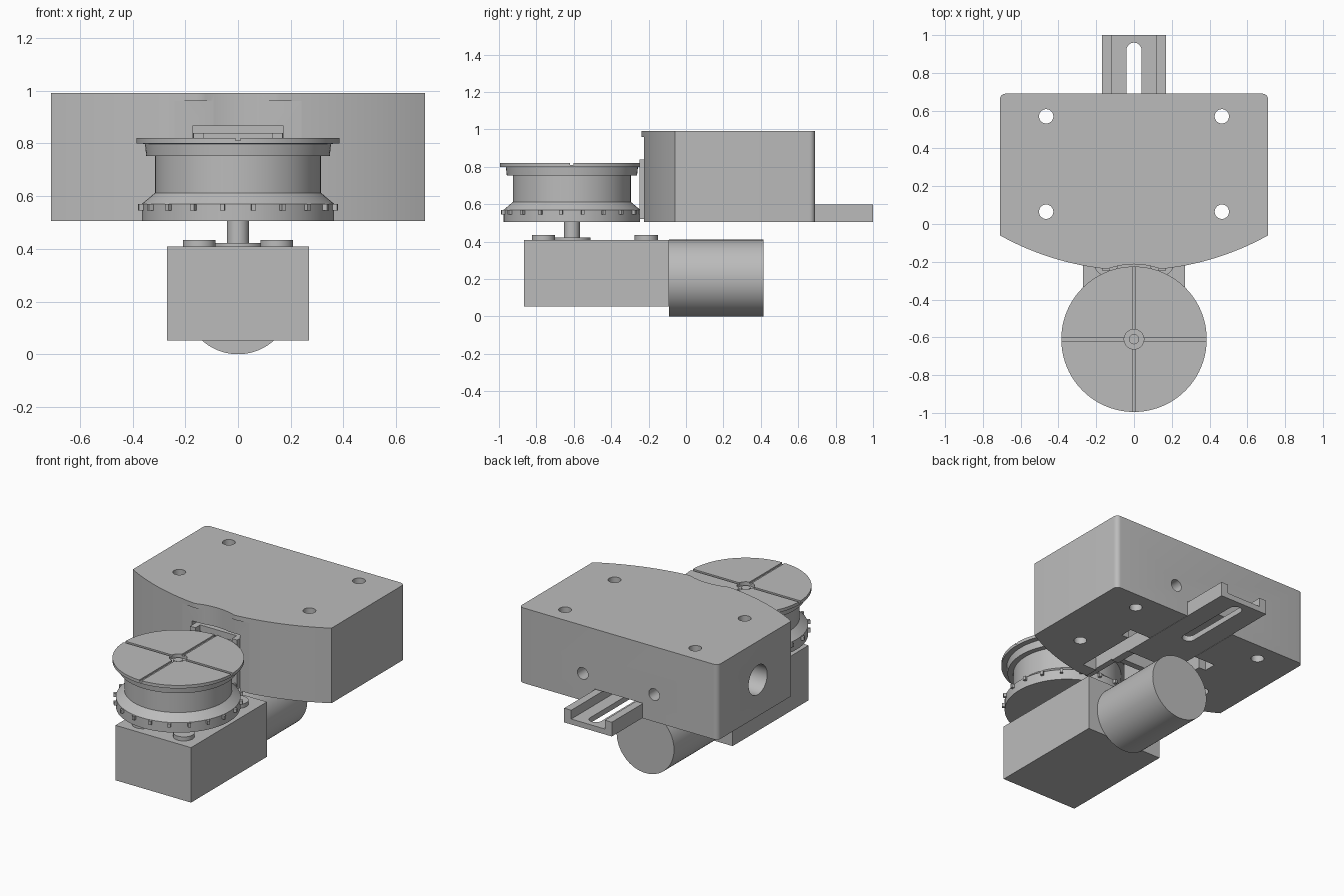
import bpy, bmesh
from math import sin, cos, pi, sqrt, radians
from mathutils import Matrix

cube = bpy.data.objects.get("Cube")
if cube:
    bpy.data.objects.remove(cube, do_unlink=True)

GREY = (0.5, 0.5, 0.5, 1)
mat = bpy.data.materials.new("light_grey")
mat.use_nodes = True
mat.diffuse_color = GREY
mat.node_tree.nodes["Principled BSDF"].inputs["Base Color"].default_value = GREY

WHEEL_Y = -0.61


def finish(name, bm):
    bmesh.ops.recalc_face_normals(bm, faces=bm.faces[:])
    me = bpy.data.meshes.new(name)
    bm.to_mesh(me)
    bm.free()
    me.materials.append(mat)
    ob = bpy.data.objects.new(name, me)
    bpy.context.collection.objects.link(ob)
    return ob


def box(name, x, y, z):
    bm = bmesh.new()
    bmesh.ops.create_cube(bm, size=1)
    for v in bm.verts:
        v.co = [lo + (c + 0.5) * (hi - lo) for c, (lo, hi) in zip(v.co, (x, y, z))]
    return finish(name, bm)


def rod(name, axis, centre, radius, lo, hi, sides=48):
    """Cylinder along an axis; centre gives the two other coordinates."""
    bm = bmesh.new()
    bmesh.ops.create_cone(bm, cap_ends=True, segments=sides, radius1=radius,
                          radius2=radius, depth=hi - lo)
    a, b = centre
    mid = (lo + hi) / 2
    turn, pos = {"x": (Matrix.Rotation(pi / 2, 4, "Y"), (mid, a, b)),
                 "y": (Matrix.Rotation(pi / 2, 4, "X"), (a, mid, b)),
                 "z": (Matrix.Identity(4), (a, b, mid))}[axis]
    bm.transform(Matrix.Translation(pos) @ turn)
    return finish(name, bm)


def prism(name, outline, lo, hi):
    bm = bmesh.new()
    face = bm.faces.new([bm.verts.new((x, y, lo)) for x, y in outline])
    top = bmesh.ops.extrude_face_region(bm, geom=[face])["geom"]
    for v in top:
        if isinstance(v, bmesh.types.BMVert):
            v.co.z = hi
    return finish(name, bm)


def lathe(name, profile, centre, sides=96):
    bm = bmesh.new()
    rings = [[bm.verts.new((centre[0] + r * cos(2 * pi * i / sides),
                            centre[1] + r * sin(2 * pi * i / sides), z))
              for i in range(sides)] for r, z in profile]
    for low, high in zip(rings, rings[1:]):
        for i in range(sides):
            j = (i + 1) % sides
            bm.faces.new((low[i], low[j], high[j], high[i]))
    bm.faces.new(rings[0])
    bm.faces.new(rings[-1])
    return finish(name, bm)


def carve(target, cutters):
    bpy.context.view_layer.objects.active = target
    for c in cutters:
        c.hide_render = True
        mod = target.modifiers.new("cut", "BOOLEAN")
        mod.operation = "DIFFERENCE"
        mod.solver = "EXACT"
        mod.object = c
        bpy.ops.object.modifier_apply(modifier=mod.name)
        bpy.data.objects.remove(c, do_unlink=True)


def smooth(ob):
    bpy.ops.object.select_all(action="DESELECT")
    ob.select_set(True)
    bpy.context.view_layer.objects.active = ob
    bpy.ops.object.shade_smooth_by_angle(angle=radians(30))


# Housing: rounded back corners, bowed front with a hollow for the wheel
outline = []
for sx, start in ((1, 0), (-1, pi / 2)):
    for i in range(7):
        a = start + i * pi / 12
        outline.append((sx * 0.68 + 0.03 * cos(a), 0.66 + 0.03 * sin(a)))
for i in range(81):
    x = -0.71 + 1.42 * i / 80
    y = 1.21 - sqrt(1.455 ** 2 - x * x)
    if abs(x) < 0.25:
        y = max(y, WHEEL_Y + sqrt(0.397 ** 2 - x * x))
    outline.append((x, y))
housing = prism("housing", outline, 0.505, 0.99)
cuts = [box("cut_lip", (-0.24, 0.24), (-0.4, -0.225), (0.4, 0.96)),
        box("cut_window", (-0.172, 0.172), (-0.4, -0.1), (0.4, 0.865)),
        box("cut_cavity", (-0.27, 0.27), (-0.14, 0.35), (0.4, 0.865)),
        box("cut_cavity_ears", (-0.32, 0.32), (0.27, 0.35), (0.4, 0.6)),
        box("cut_channel", (-0.172, 0.172), (0.3, 0.8), (0.4, 0.602)),
        rod("cut_side_hole", "x", (0.28, 0.74), 0.095, -0.8, -0.5)]
for sx in (-1, 1):
    cuts.append(rod("cut_back_hole", "y", (sx * 0.255, 0.68), 0.038, 0.45, 0.8, 32))
    for y in (0.065, 0.57):
        cuts.append(rod("cut_bolt_hole", "z", (sx * 0.465, y), 0.038, 0.4, 1.1, 32))
carve(housing, cuts)
smooth(housing)

# Sliding channel that sticks out at the back
floor = box("slide_floor", (-0.17, 0.17), (0.15, 1.0), (0.505, 0.54))
carve(floor, [box("cut_slot", (-0.04, 0.04), (0.5, 0.92), (0.4, 0.7)),
              rod("cut_slot_front", "z", (0, 0.5), 0.04, 0.4, 0.7, 32),
              rod("cut_slot_back", "z", (0, 0.92), 0.04, 0.4, 0.7, 32)])
for side, sx in (("left", 1), ("right", -1)):
    box(side + "_slide_rail", sorted((sx * 0.12, sx * 0.17)), (0.15, 1.0), (0.505, 0.597))
    box(side + "_guide_post", sorted((sx * 0.13, sx * 0.168)), (-0.248, 0.0), (0.52, 0.84))
    box(side + "_slide_arm", sorted((sx * 0.12, sx * 0.17)), (0.0, 0.15), (0.51, 0.597))
box("guide_crossbar", (-0.13, 0.13), (-0.2, -0.13), (0.8, 0.84))
box("guide_back_plate", (-0.17, 0.17), (0.0, 0.04), (0.52, 0.84))

# Wheel: pinned skirt, drum and flanged top with a cross of grooves
wheel = lathe("wheel", [(0.365, 0.505), (0.365, 0.57), (0.315, 0.612), (0.315, 0.752),
                        (0.348, 0.752), (0.353, 0.798), (0.385, 0.80), (0.385, 0.82)],
              (0, WHEEL_Y))
carve(wheel, [box("cut_groove_x", (-0.5, 0.5), (WHEEL_Y - 0.009, WHEEL_Y + 0.009), (0.81, 0.9)),
              box("cut_groove_y", (-0.009, 0.009), (WHEEL_Y - 0.5, WHEEL_Y + 0.5), (0.81, 0.9)),
              rod("cut_hub", "z", (0, WHEEL_Y), 0.052, 0.795, 0.9)])
smooth(wheel)
smooth(rod("hub_cap", "z", (0, WHEEL_Y), 0.027, 0.78, 0.808, 32))

bm = bmesh.new()
for i in range(20):
    a = (i + 0.5) * pi / 10
    bmesh.ops.create_cube(bm, size=1, matrix=Matrix.Translation((0, WHEEL_Y, 0.557))
                          @ Matrix.Rotation(a, 4, "Z") @ Matrix.Translation((0.365, 0, 0))
                          @ Matrix.Diagonal((0.035, 0.017, 0.024, 1)))
finish("wheel_pins", bm)

# Gearbox, motor and drive shaft
box("gearbox", (-0.27, 0.27), (-0.865, -0.09), (0.053, 0.408))
smooth(rod("motor", "y", (0, 0.205), 0.205, -0.09, 0.415, 64))
smooth(rod("drive_shaft", "z", (0, WHEEL_Y), 0.042, 0.40, 0.52))
smooth(rod("shaft_collar", "z", (0, WHEEL_Y), 0.1, 0.40, 0.422))
for sx in (-1, 1):
    for y in (-0.762, -0.212):
        smooth(rod("gearbox_boss", "z", (sx * 0.147, y), 0.0625, 0.40, 0.434))
